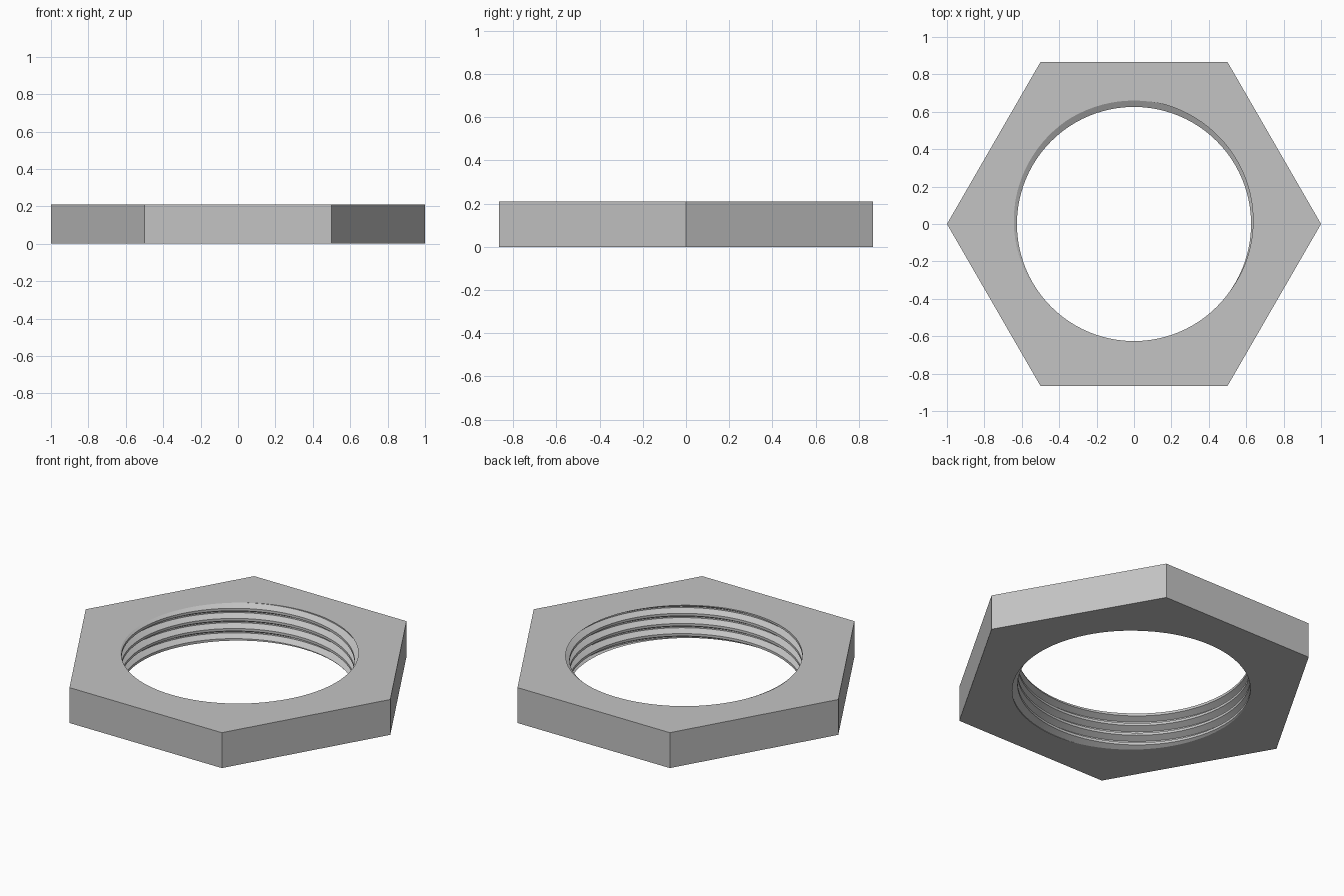
import bpy
import bmesh
from math import sin, cos, pi, radians
from mathutils import Vector

cube = bpy.data.objects.get("Cube")
if cube:
    bpy.data.objects.remove(cube, do_unlink=True)

HEIGHT = 0.21
PITCH = 0.06
ROOT_R, CREST_R = 0.66, 0.626
STEPS, TURNS = 96, 7

steel = bpy.data.materials.new("grey steel")
steel.use_nodes = True
colour = (0.55, 0.55, 0.55, 1)
steel.diffuse_color = colour
steel.node_tree.nodes["Principled BSDF"].inputs["Base Color"].default_value = colour

bm = bmesh.new()

# Internal thread: trapezoid profile swept along a right-hand helix
profile = [(0, ROOT_R), (1 / 8, ROOT_R), (7 / 16, CREST_R), (11 / 16, CREST_R), (1, ROOT_R)]
start = HEIGHT - PITCH * (100 / 360 + 1 / 16 + 5)
columns = []
for i in range(STEPS * TURNS + 1):
    a = 2 * pi * (i % STEPS) / STEPS
    columns.append([bm.verts.new((r * cos(a), r * sin(a), start + PITCH * (i / STEPS + f)))
                    for f, r in profile])
for c, d in zip(columns, columns[1:]):
    for j in range(len(profile) - 1):
        bm.faces.new((c[j], c[j + 1], d[j + 1], d[j]))
bmesh.ops.remove_doubles(bm, verts=bm.verts[:], dist=1e-5)

# Trim the thread flush with both end faces
for z, direction in ((0, -1), (HEIGHT, 1)):
    bmesh.ops.bisect_plane(bm, geom=bm.verts[:] + bm.edges[:] + bm.faces[:], dist=1e-6,
                           plane_co=Vector((0, 0, z)), plane_no=Vector((0, 0, direction)),
                           clear_outer=True)

# Six outer flats
rings = [[bm.verts.new((cos(k * pi / 3), sin(k * pi / 3), z)) for k in range(6)]
         for z in (0, HEIGHT)]
for k in range(6):
    n = (k + 1) % 6
    bm.faces.new((rings[0][k], rings[0][n], rings[1][n], rings[1][k]))

# End faces between the hexagon and the threaded hole
for z in (0, HEIGHT):
    rim = [e for e in bm.edges if e.is_boundary and all(abs(v.co.z - z) < 1e-4 for v in e.verts)]
    bmesh.ops.triangle_fill(bm, edges=rim, use_beauty=True, normal=Vector((0, 0, 1)))
bmesh.ops.recalc_face_normals(bm, faces=bm.faces[:])

mesh = bpy.data.meshes.new("hex_lock_nut")
bm.to_mesh(mesh)
bm.free()
mesh.materials.append(steel)
nut = bpy.data.objects.new("hex_lock_nut", mesh)
bpy.context.collection.objects.link(nut)

# Smooth thread with sharp edges
bpy.ops.object.select_all(action="DESELECT")
nut.select_set(True)
bpy.context.view_layer.objects.active = nut
bpy.ops.object.shade_smooth_by_angle(angle=radians(18))
